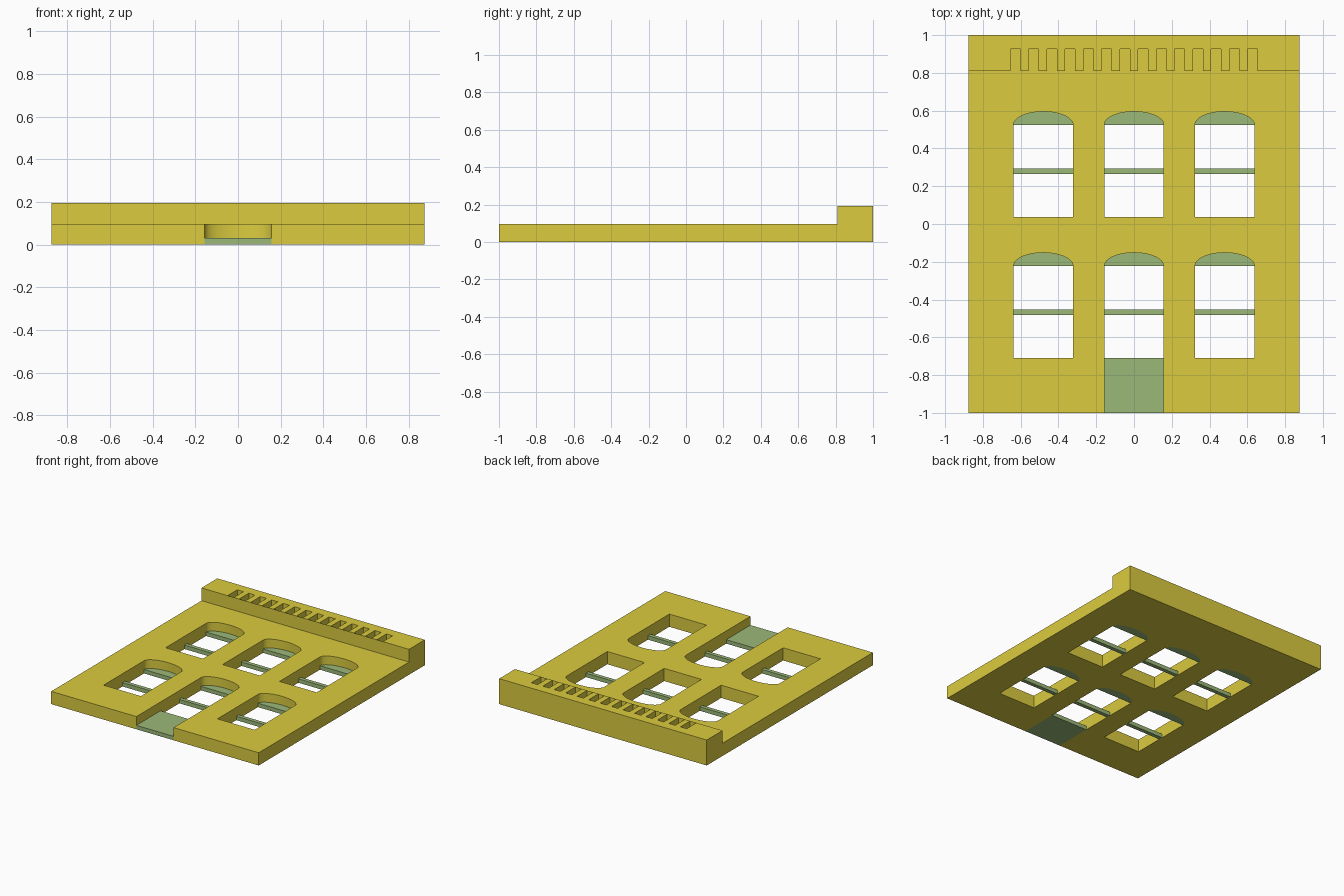
import bpy, math

if "Cube" in bpy.data.objects:
    bpy.data.objects.remove(bpy.data.objects["Cube"])

W, T, H = 0.875, 0.097, 0.194      # half width, wall thickness, cornice height
HW, RISE = 0.157, 0.07             # half opening width, arch rise
COLS = (-0.48, 0.0, 0.48)
ROWS = (0.038, -0.709)             # sill positions
SPRING, BAR = 0.487, 0.227         # arch spring and crossbar offset from the sill
GLASS = 0.03
CORNICE_Y, SLOT_Y = 0.81, 0.927


def material(name, color):
    m = bpy.data.materials.new(name)
    m.diffuse_color = color
    m.use_nodes = True
    m.node_tree.nodes["Principled BSDF"].inputs["Base Color"].default_value = m.diffuse_color
    return m


yellow = material("facade_yellow", (0.71, 0.60, 0.05, 1))
green = material("panel_green", (0.33, 0.48, 0.19, 1))


def prism(name, loops, z0, z1, mat):
    """Extrude an outline (first loop) with optional holes (other loops)."""
    cu = bpy.data.curves.new(name, 'CURVE')
    cu.dimensions = '2D'
    cu.fill_mode = 'BOTH'
    cu.extrude = (z1 - z0) / 2
    for pts in loops:
        sp = cu.splines.new('POLY')
        sp.points.add(len(pts) - 1)
        for p, (x, y) in zip(sp.points, pts):
            p.co = (x, y, 0, 1)
        sp.use_cyclic_u = True
    cu.materials.append(mat)
    ob = bpy.data.objects.new(name, cu)
    ob.location.z = (z0 + z1) / 2
    bpy.context.collection.objects.link(ob)
    bpy.ops.object.select_all(action='DESELECT')
    ob.select_set(True)
    bpy.context.view_layer.objects.active = ob
    bpy.ops.object.convert(target='MESH')
    bpy.ops.object.shade_smooth_by_angle(angle=math.radians(30))
    return bpy.context.object


def arch(cx, y, n=32):
    """Half ellipse from the right spring point to the left one."""
    return [(cx + HW * math.cos(math.pi * i / n), y + RISE * math.sin(math.pi * i / n))
            for i in range(n + 1)]


def rect(x0, x1, y0, y1):
    return [(x0, y0), (x1, y0), (x1, y1), (x0, y1)]


# Wall: the doorway is part of the outline, the windows are holes
door_arch = arch(0, ROWS[1] + SPRING)
outline = [(-W, -1), (-HW, -1)] + door_arch[::-1] + [(HW, -1), (W, -1), (W, 1), (-W, 1)]
holes = [[(cx - HW, y), (cx + HW, y)] + arch(cx, y + SPRING)
         for y in ROWS for cx in COLS if not (cx == 0 and y == ROWS[1])]
prism("wall", [outline] + holes, 0, T, yellow)

# Cornice with a row of slots, seen as a comb-shaped outline
slots = [(-0.655 + i * 0.0967, -0.602 + i * 0.0967) for i in range(14)]
comb = [(-W, CORNICE_Y)]
for a, b in slots:
    comb += [(a, CORNICE_Y), (a, SLOT_Y), (b, SLOT_Y), (b, CORNICE_Y)]
comb += [(W, CORNICE_Y), (W, 1), (-W, 1)]
prism("cornice", [comb], T, H, yellow)

# Thin sheets closing the slots at the front
verts, faces = [], []
for a, b in slots:
    k = len(verts)
    verts += [(a, CORNICE_Y, T), (b, CORNICE_Y, T), (b, CORNICE_Y, H), (a, CORNICE_Y, H)]
    faces.append((k, k + 1, k + 2, k + 3))
me = bpy.data.meshes.new("cornice_front")
me.from_pydata(verts, [], faces)
me.materials.append(yellow)
bpy.context.collection.objects.link(bpy.data.objects.new("cornice_front", me))

# Arch panels and crossbars in every opening
for y in ROWS:
    for cx in COLS:
        prism("arch_panel", [arch(cx, y + SPRING)], 0, GLASS, green)
        prism("crossbar", [rect(cx - HW, cx + HW, y + BAR, y + BAR + 0.03)], 0, GLASS, green)

# Door panel
prism("door_panel", [rect(-HW, HW, -1, ROWS[1])], 0, GLASS, green)
